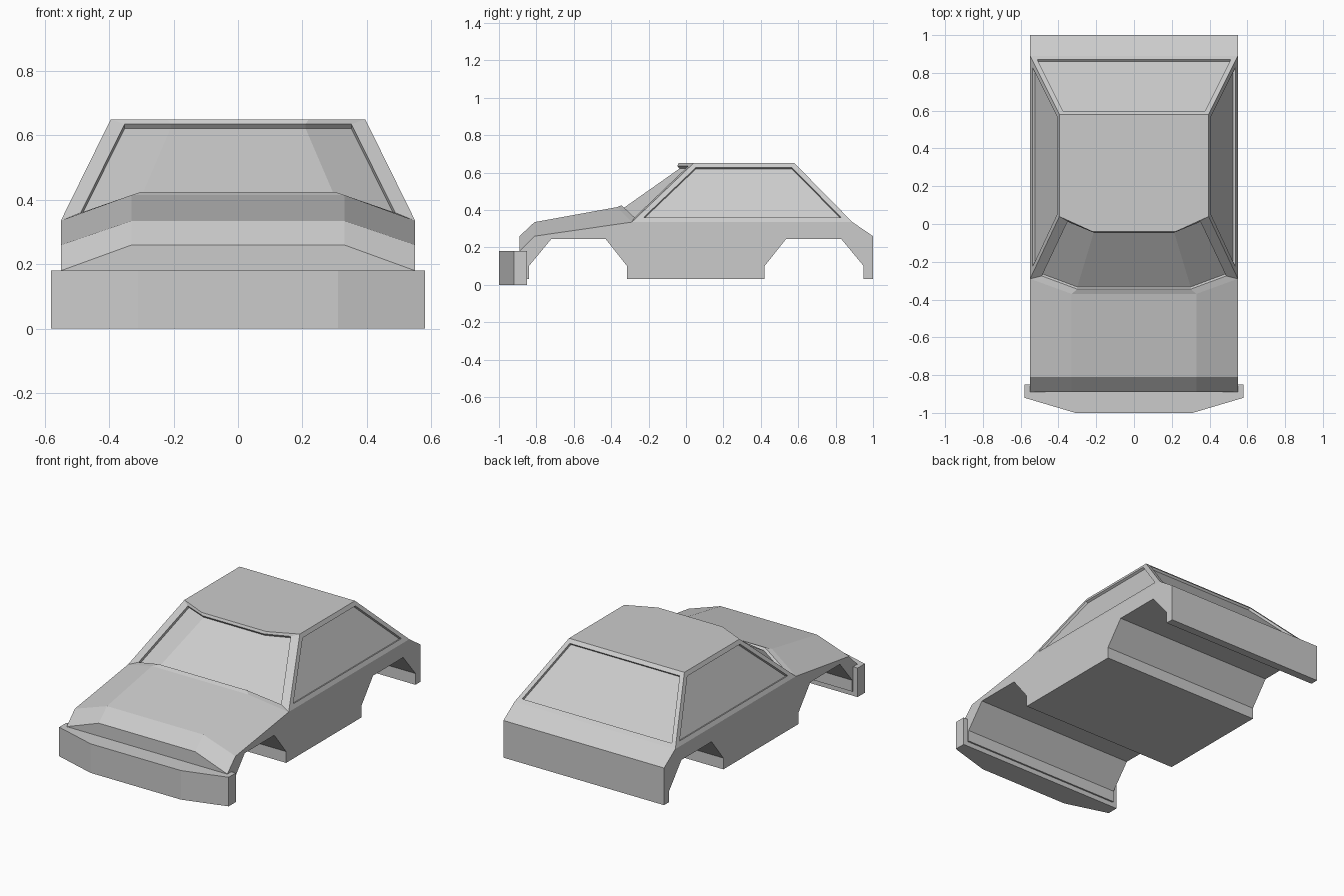
import bpy, bmesh
from mathutils import Vector

if "Cube" in bpy.data.objects:
    bpy.data.objects.remove(bpy.data.objects["Cube"])


def make_object(bm, name):
    bmesh.ops.remove_doubles(bm, verts=bm.verts, dist=0.0005)
    bmesh.ops.recalc_face_normals(bm, faces=bm.faces)
    mesh = bpy.data.meshes.new(name)
    bm.to_mesh(mesh)
    bm.free()
    ob = bpy.data.objects.new(name, mesh)
    bpy.context.collection.objects.link(ob)
    return ob


def flip(pts):
    return [(-x, y, z) for x, y, z in reversed(pts)]


def face(bm, pts):
    return bm.faces.new([bm.verts.new(p) for p in pts])


def centre(bm, half):
    """One face spanning the centre line, from its right half."""
    return face(bm, list(half) + flip(half))


def pair(bm, pts):
    """A face and its mirror image."""
    return [face(bm, pts), face(bm, flip(pts))]


# --- body shell ---
W = 0.55
bm = bmesh.new()
front_arch = [(-0.84, 0.03), (-0.84, 0.10), (-0.72, 0.245), (-0.43, 0.245), (-0.315, 0.10), (-0.315, 0.03)]
rear_arch = [(0.42, 0.03), (0.42, 0.10), (0.535, 0.245), (0.83, 0.245), (0.95, 0.10), (0.95, 0.03)]
under = [(-0.89, 0.03)] + front_arch + rear_arch + [(1.0, 0.03)]
side_top = [(1.0, 0.26), (0.89, 0.335), (-0.29, 0.335), (-0.81, 0.26), (-0.89, 0.18)]

# flat sides, underside with wheel arches, tail
pair(bm, [(W, y, z) for y, z in under + side_top])
tail = under + side_top[:2]
for (y0, z0), (y1, z1) in zip(tail, tail[1:]):
    centre(bm, [(W, y0, z0), (W, y1, z1)])

# nose and bonnet with a raised middle
mid = [(0.33, -0.89, 0.26), (0.33, -0.81, 0.335), (0.33, -0.37, 0.415)]
edge = [(W, -0.89, 0.18), (W, -0.81, 0.26), (W, -0.29, 0.335)]
centre(bm, [(W, -0.89, 0.03), edge[0], mid[0]])
for i in range(2):
    pair(bm, [edge[i], edge[i + 1], mid[i + 1], mid[i]])
    centre(bm, [mid[i], mid[i + 1]])

# roof, side and rear panels
roof_mid, roof_front, roof_back = (0.22, -0.04, 0.65), (0.395, 0.04, 0.65), (0.395, 0.58, 0.65)
belt_back = (W, 0.89, 0.335)
centre(bm, [roof_mid, roof_front, roof_back])
windows = pair(bm, [edge[2], belt_back, roof_back, roof_front])
windows.append(centre(bm, [belt_back, roof_back]))

# windscreen: frame, recess and three-sided glass
outer = [roof_mid, roof_front, edge[2], mid[2]]
frame = [(0.21, -0.047, 0.635), (0.352, 0.012, 0.635), (0.488, -0.275, 0.36), (0.30, -0.345, 0.425)]
glass = [tuple(Vector(p) + Vector((0, 0.012, -0.014))) for p in frame]
for a, b in ((outer, frame), (frame, glass)):
    for i in range(3):
        pair(bm, [a[i], a[i + 1], b[i + 1], b[i]])
    centre(bm, [a[0], b[0]])
    centre(bm, [a[3], b[3]])
pair(bm, glass)
centre(bm, [glass[0], glass[3]])

# recessed side and rear windows
bmesh.ops.remove_doubles(bm, verts=bm.verts, dist=0.0005)
bmesh.ops.recalc_face_normals(bm, faces=bm.faces)
bmesh.ops.inset_individual(bm, faces=windows, thickness=0.027, use_even_offset=True)
bmesh.ops.inset_individual(bm, faces=windows, thickness=0.001, depth=-0.015, use_even_offset=True)
make_object(bm, "car_body")

# --- front bumper ---
bm = bmesh.new()
plan = [(0.31, -1.0, 0.0), (0.58, -0.92, 0.0), (0.58, -0.85, 0.0)]
base = centre(bm, plan)
top = bmesh.ops.extrude_face_region(bm, geom=[base], use_keep_orig=True)["geom"]
bmesh.ops.translate(bm, vec=(0, 0, 0.18), verts=[g for g in top if isinstance(g, bmesh.types.BMVert)])
make_object(bm, "front_bumper")
